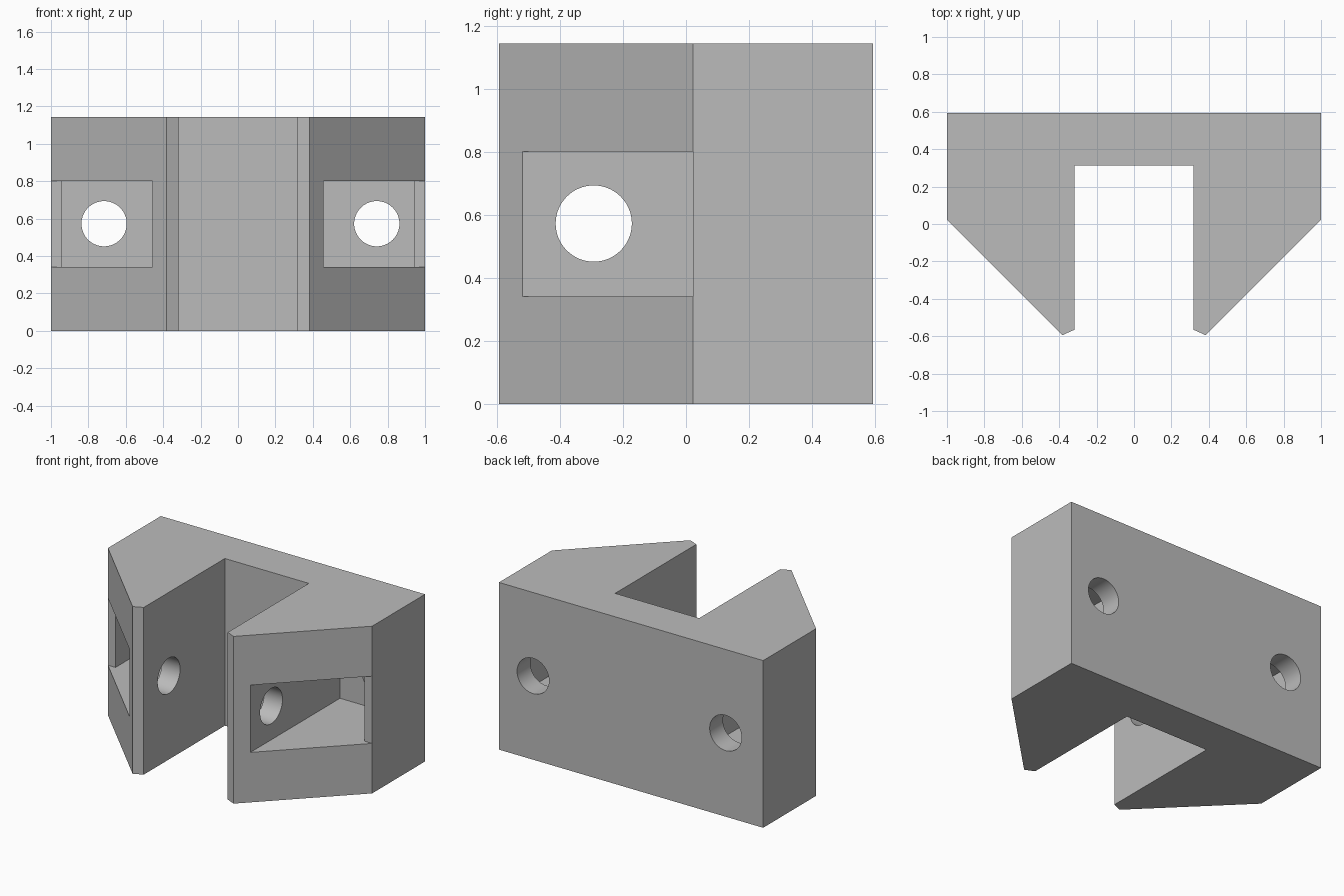
import bpy, bmesh, math
from mathutils import Matrix

if "Cube" in bpy.data.objects:
    bpy.data.objects.remove(bpy.data.objects["Cube"])

H = 1.144            # block height
HOLE_Z, HOLE_R = 0.573, 0.121

grey = bpy.data.materials.new("mid_grey")
grey.diffuse_color = (0.5, 0.5, 0.5, 1)
grey.use_nodes = True
grey.node_tree.nodes["Principled BSDF"].inputs["Base Color"].default_value = grey.diffuse_color


def new_object(name, bm):
    bmesh.ops.recalc_face_normals(bm, faces=bm.faces[:])
    mesh = bpy.data.meshes.new(name)
    bm.to_mesh(mesh)
    bm.free()
    mesh.materials.append(grey)
    ob = bpy.data.objects.new(name, mesh)
    bpy.context.collection.objects.link(ob)
    return ob


def prism(name, outline, z0, z1):
    bm = bmesh.new()
    face = bm.faces.new([bm.verts.new((x, y, z0)) for x, y in outline])
    up = bmesh.ops.extrude_face_region(bm, geom=[face])["geom"]
    bmesh.ops.translate(bm, vec=(0, 0, z1 - z0),
                        verts=[v for v in up if isinstance(v, bmesh.types.BMVert)])
    return new_object(name, bm)


def drill(name, centre, length, axis):
    turn = Matrix.Rotation(math.pi / 2, 4, "Y" if axis == "X" else "X")
    bm = bmesh.new()
    bmesh.ops.create_cone(bm, cap_ends=True, segments=64, radius1=HOLE_R, radius2=HOLE_R,
                          depth=length, matrix=Matrix.Translation(centre) @ turn)
    return new_object(name, bm)


# Slotted block with chamfered front corners
half = [(1, 0.594), (1, 0.022), (0.382, -0.594), (0.318, -0.565), (0.318, 0.312)]
block = prism("slotted_block", half + [(-x, y) for x, y in reversed(half)], 0, H)

# Screw pockets opening through the chamfers, each with a side and a back hole
pocket = [(0.457, -0.8), (1.2, -0.8), (1.2, 0.022), (0.943, 0.022), (0.943, 0.45), (0.457, 0.45)]
cutters = []
for side, s, back_x in (("right", 1, 0.742), ("left", -1, -0.716)):
    cutters += [
        prism(side + "_pocket_cutter", [(s * x, y) for x, y in pocket], 0.342, 0.802),
        drill(side + "_side_hole_cutter", (s * 0.39, -0.293, HOLE_Z), 0.3, "X"),
        drill(side + "_back_hole_cutter", (back_x, 0.52, HOLE_Z), 0.3, "Y"),
    ]

for c in cutters:
    c.hide_render = True
    mod = block.modifiers.new(c.name, "BOOLEAN")
    mod.operation, mod.solver, mod.object = "DIFFERENCE", "EXACT", c

# Apply the cuts and drop the cutters
bpy.context.view_layer.objects.active = block
block.select_set(True)
for mod in list(block.modifiers):
    bpy.ops.object.modifier_apply(modifier=mod.name)
for c in cutters:
    bpy.data.objects.remove(c, do_unlink=True)

# Smooth hole walls, sharp edges elsewhere
bpy.ops.object.shade_smooth_by_angle(angle=math.radians(20))
